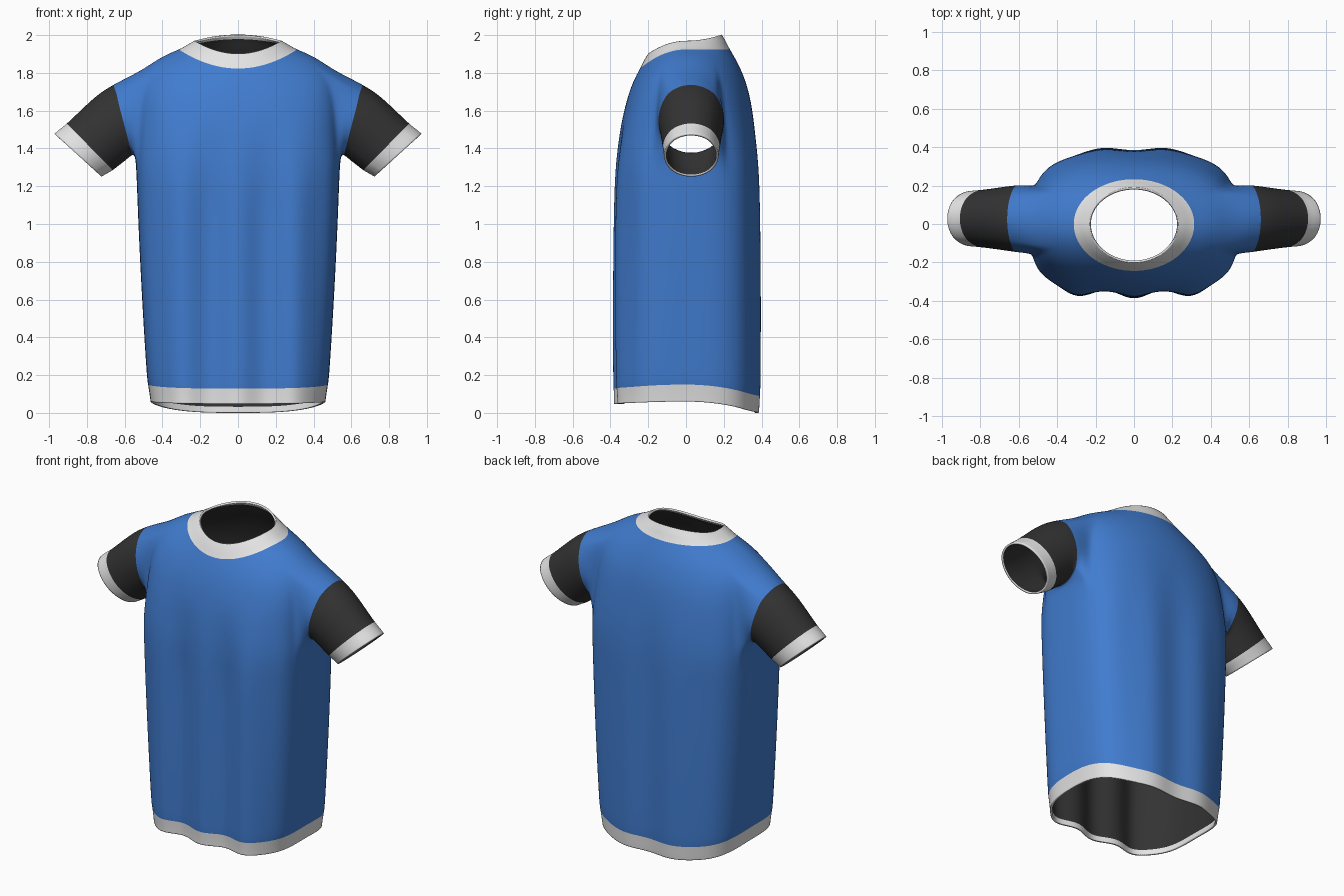
import bpy, bmesh, math
from mathutils import Vector

cube = bpy.data.objects.get("Cube")
if cube:
    bpy.data.objects.remove(cube)


def material(name, color):
    m = bpy.data.materials.new(name)
    m.use_nodes = True
    m.diffuse_color = (*color, 1)
    m.node_tree.nodes["Principled BSDF"].inputs["Base Color"].default_value = (*color, 1)
    return m


blue = material("blue cloth", (0.052, 0.2, 0.62))
dark = material("charcoal cloth", (0.033, 0.033, 0.033))
white = material("white trim", (0.78, 0.78, 0.78))
BLUE, DARK, TRIM, LIP = range(4)

# Body rings, hem to neck: half width, side z, front depth, front z, back depth, back z
RINGS = [
    (.463, .060, .383, .048, .392, .000),
    (.466, .085, .383, .073, .394, .024),
    (.477, .158, .386, .135, .397, .095),
    (.482, .183, .388, .160, .400, .120),
    (.502, .50, .390, .50, .402, .50),
    (.521, .85, .388, .85, .400, .85),
    (.533, 1.15, .384, 1.10, .396, 1.10),
    (.540, 1.34, .378, 1.24, .391, 1.24),
    (.535, 1.45, .370, 1.34, .384, 1.34),
    (.535, 1.54, .360, 1.42, .376, 1.42),
    (.535, 1.63, .348, 1.50, .366, 1.50),
    (.530, 1.73, .332, 1.58, .353, 1.59),
    (.500, 1.82, .310, 1.67, .334, 1.70),
    (.400, 1.89, .280, 1.755, .290, 1.83),
    (.303, 1.927, .240, 1.83, .224, 1.937),
    (.270, 1.948, .225, 1.862, .212, 1.965),
    (.243, 1.963, .208, 1.890, .200, 1.985),
    (.230, 1.970, .200, 1.902, .190, 2.003),
]
HEM_TOP, ARM_LOW, ARM_HIGH, COLLAR = 2, 7, 12, 14
COLS = 72
BACK, FRONT = 6, 5      # armhole columns either side of the shoulder line

# Sleeve rings: top x, top z, bottom x, bottom z, half depth
SLEEVE = [
    (.660, 1.738, .555, 1.372, .178),
    (.740, 1.690, .590, 1.340, .170),
    (.830, 1.605, .630, 1.310, .160),
    (.916, 1.522, .664, 1.282, .152),
    (.944, 1.503, .692, 1.268, .150),
    (.972, 1.478, .722, 1.250, .147),
]
CUFF = 3


def clamp(v):
    return max(0.0, min(1.0, v))


def body_point(ring, col):
    """Boxy section, rounder at the neck, with folds that fade out at the chest."""
    w, zs, yf, zf, yb, zb = ring
    t = math.tau * col / COLS
    c, s = math.cos(t), math.sin(t)
    boxy = 1.3 if s < 0 else 1
    n = 2 + boxy * clamp((1.9 - zs) / 0.5)
    r = (abs(c) ** n + abs(s) ** n) ** (1 / n)
    depth, z = (yb, zb) if s > 0 else (yf, zf)
    x, across = w * c / r, s / r
    y = across * depth
    fade = clamp((1.7 - zs) / 0.6) * across * across
    if s < 0:
        y += fade * (0.048 * (0.5 - 0.5 * math.cos(math.tau * x / 0.3)) - 0.12 * x * x)
    else:
        y -= 0.018 * fade * (0.5 + 0.5 * math.cos(math.tau * x / 0.34))
    return Vector((x, y, zs + (z - zs) * across * across))


bm = bmesh.new()


def strip(a, b, mat, skip=()):
    """Join two closed loops of vertices with quads."""
    n = len(a)
    for i in range(n):
        if i not in skip:
            f = bm.faces.new((a[i], a[(i + 1) % n], b[(i + 1) % n], b[i]))
            f.material_index = mat
            f.smooth = True


# Body, with armholes left open
grid = [[bm.verts.new(body_point(r, c)) for c in range(COLS)] for r in RINGS]
half = COLS // 2
hole = {k % COLS for k in range(-FRONT, BACK)}
hole |= {(half - 1 - k) % COLS for k in range(-FRONT, BACK)}
last = len(RINGS) - 2
for r in range(last + 1):
    if r in (0, last):
        mat = LIP
    else:
        mat = TRIM if r < HEM_TOP or r >= COLLAR else BLUE
    strip(grid[r], grid[r + 1], mat, hole if ARM_LOW <= r < ARM_HIGH else ())

# Sleeves, grown from the armhole edges
for side in (1, -1):
    def at(r, k):
        return grid[r][(k if side > 0 else half - k) % COLS]

    edge = [at(ARM_LOW, k) for k in range(-FRONT, BACK)]
    edge += [at(r, BACK) for r in range(ARM_LOW, ARM_HIGH)]
    edge += [at(ARM_HIGH, k) for k in range(BACK, -FRONT, -1)]
    edge += [at(r, -FRONT) for r in range(ARM_HIGH, ARM_LOW, -1)]
    angles = [math.atan2((v.co.z - 1.58) / 0.24, (v.co.y - 0.015) / 0.17) for v in edge]
    loops = []
    for xt, zt, xb, zb, hy in SLEEVE:
        loop = []
        for a in angles:
            s = math.sin(a) / 2
            loop.append(bm.verts.new((side * ((xt + xb) / 2 + (xt - xb) * s),
                                      0.028 + hy * math.cos(a),
                                      (zt + zb) / 2 + (zt - zb) * s)))
        loops.append(loop)
    shoulder = [bm.verts.new(e.co.lerp(v.co, 0.5)) for e, v in zip(edge, loops[0])]
    strip(edge, shoulder, BLUE)
    strip(shoulder, loops[0], BLUE)
    for i in range(len(loops) - 1):
        strip(loops[i], loops[i + 1], TRIM if i >= CUFF else DARK)

# Consistent outward normals
bmesh.ops.recalc_face_normals(bm, faces=bm.faces[:])
bm.faces.ensure_lookup_table()
probe = max(bm.faces, key=lambda f: f.calc_center_median().y)
if probe.normal.y < 0:
    bmesh.ops.reverse_faces(bm, faces=bm.faces[:])

mesh = bpy.data.meshes.new("shirt")
bm.to_mesh(mesh)
bm.free()
shirt = bpy.data.objects.new("shirt", mesh)
bpy.context.collection.objects.link(shirt)

# Second group of slots colours the lining: dark, apart from the turned lips
for m in (blue, dark, white, white, dark, dark, dark, white):
    mesh.materials.append(m)

sub = shirt.modifiers.new("soft cloth", 'SUBSURF')
sub.levels = sub.render_levels = 2
thick = shirt.modifiers.new("lining", 'SOLIDIFY')
thick.thickness = 0.012
thick.offset = -1
thick.material_offset = 4
